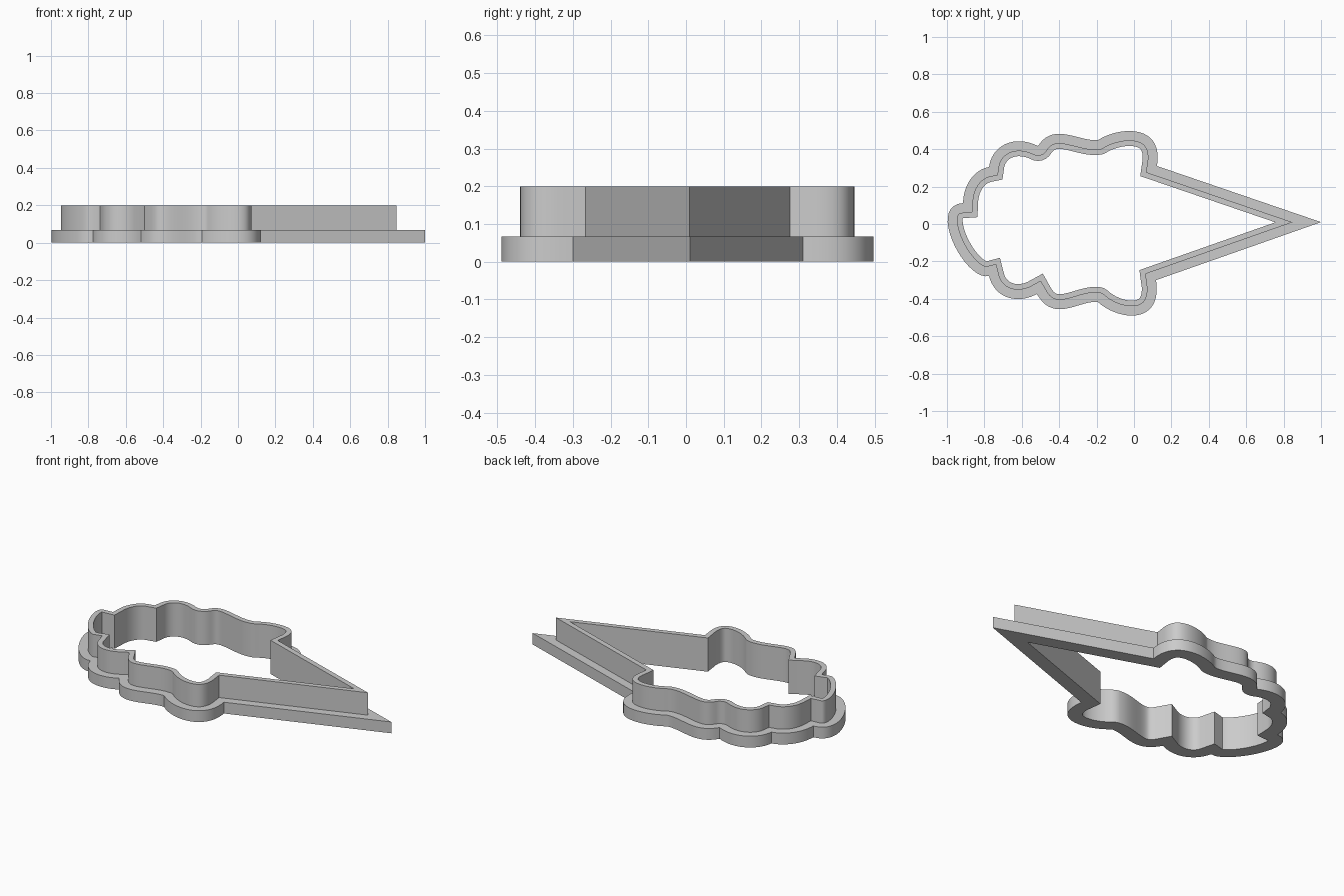
import bpy
import bmesh
from mathutils import Vector
from mathutils.geometry import interpolate_bezier

# Remove the default cube
default_cube = bpy.data.objects.get("Cube")
if default_cube:
    bpy.data.objects.remove(default_cube, do_unlink=True)

FLANGE_HEIGHT = 0.067
WALL_HEIGHT = 0.2
LEDGE_WIDTH = 0.05
TOTAL_WIDTH = 0.08
STEPS = 20

# Corners of the outer outline, clockwise: two cone sides and seven scallops
left_low = Vector((-0.775, -0.278))
left_top = Vector((-0.914, 0.112))
upper_left = Vector((-0.775, 0.305))
upper_mid = Vector((-0.513, 0.417))
upper_right = Vector((-0.19, 0.45))
cone_upper = Vector((0.123, 0.31))
cone_tip = Vector((1, 0.01))
cone_lower = Vector((0.118, -0.30))
lower_right = Vector((-0.193, -0.417))
lower_mid = Vector((-0.519, -0.374))

# Each section: start, its two curve handles (none for a straight side),
# end, and whether the inner wall is rounded where the section ends
sections = [
    (left_low, (-0.90, -0.31), (-1.115, 0.10), left_top, False),
    (left_top, (-0.91, 0.22), (-0.85, 0.29), upper_left, False),
    (upper_left, (-0.76, 0.42), (-0.64, 0.48), upper_mid, True),
    (upper_mid, (-0.43, 0.55), (-0.29, 0.435), upper_right, True),
    (upper_right, (-0.08, 0.52), (0.16, 0.54), cone_upper, False),
    (cone_upper, None, None, cone_tip, False),
    (cone_tip, None, None, cone_lower, False),
    (cone_lower, (0.155, -0.54), (-0.08, -0.52), lower_right, True),
    (lower_right, (-0.29, -0.405), (-0.43, -0.535), lower_mid, False),
    (lower_mid, (-0.62, -0.43), (-0.745, -0.40), left_low, False),
]


def inward(direction):
    """Unit normal pointing into a clockwise outline."""
    return Vector((direction.y, -direction.x)).normalized()


def end_normals(section):
    start, handle_a, handle_b, end, _ = section
    if handle_a is None:
        return inward(end - start), inward(end - start)
    return inward(Vector(handle_a) - start), inward(end - Vector(handle_b))


def trace_outline():
    """List of (point, inward offset direction) along the whole outline."""
    trace = []
    for i, section in enumerate(sections):
        start, handle_a, handle_b, end, rounded = section
        # Points between the corners
        if handle_a is not None:
            curve = interpolate_bezier(start, Vector(handle_a),
                                       Vector(handle_b), end, STEPS)
            curve = [Vector(p[:2]) for p in curve]
            for before, point, after in zip(curve, curve[1:], curve[2:]):
                trace.append((point, inward(after - before)))
        # The corner at the end: a fan of normals, or one mitred direction
        normal_in = end_normals(section)[1]
        normal_out = end_normals(sections[(i + 1) % len(sections)])[0]
        if rounded:
            for k in range(7):
                trace.append((end, normal_in.lerp(normal_out, k / 6).normalized()))
        else:
            middle = (normal_in + normal_out).normalized()
            trace.append((end, middle / middle.dot(normal_in)))
    return trace


def build_cutter(name, material):
    """Sweep the stepped wall section around the outline."""
    mesh = bpy.data.meshes.new(name)
    bm = bmesh.new()
    trace = trace_outline()
    wall_section = [
        (0, 0),
        (0, FLANGE_HEIGHT),
        (LEDGE_WIDTH, FLANGE_HEIGHT),
        (LEDGE_WIDTH, WALL_HEIGHT),
        (TOTAL_WIDTH, WALL_HEIGHT),
        (TOTAL_WIDTH, 0),
    ]
    rings = []
    for inset, height in wall_section:
        flat = [point + normal * inset for point, normal in trace]
        rings.append([bm.verts.new((p.x, p.y, height)) for p in flat])
    count = len(trace)
    for ring, following in zip(rings, rings[1:] + rings[:1]):
        for i in range(count):
            j = (i + 1) % count
            bm.faces.new((ring[i], ring[j], following[j], following[i]))
    bmesh.ops.remove_doubles(bm, verts=bm.verts, dist=0.0002)
    bmesh.ops.recalc_face_normals(bm, faces=bm.faces)
    bm.to_mesh(mesh)
    bm.free()
    mesh.materials.append(material)
    cutter = bpy.data.objects.new(name, mesh)
    bpy.context.collection.objects.link(cutter)
    return cutter


# Plain grey plastic
grey = bpy.data.materials.new("plain grey")
grey.use_nodes = True
grey.diffuse_color = (0.6, 0.6, 0.6, 1)
grey.node_tree.nodes["Principled BSDF"].inputs["Base Color"].default_value = grey.diffuse_color

# Flanged cutter wall, smooth along the scallops with crisp corners
cutter = build_cutter("cookie_cutter_wall_and_flange", grey)
bpy.ops.object.select_all(action="DESELECT")
cutter.select_set(True)
bpy.context.view_layer.objects.active = cutter
bpy.ops.object.shade_smooth_by_angle(angle=0.5)
